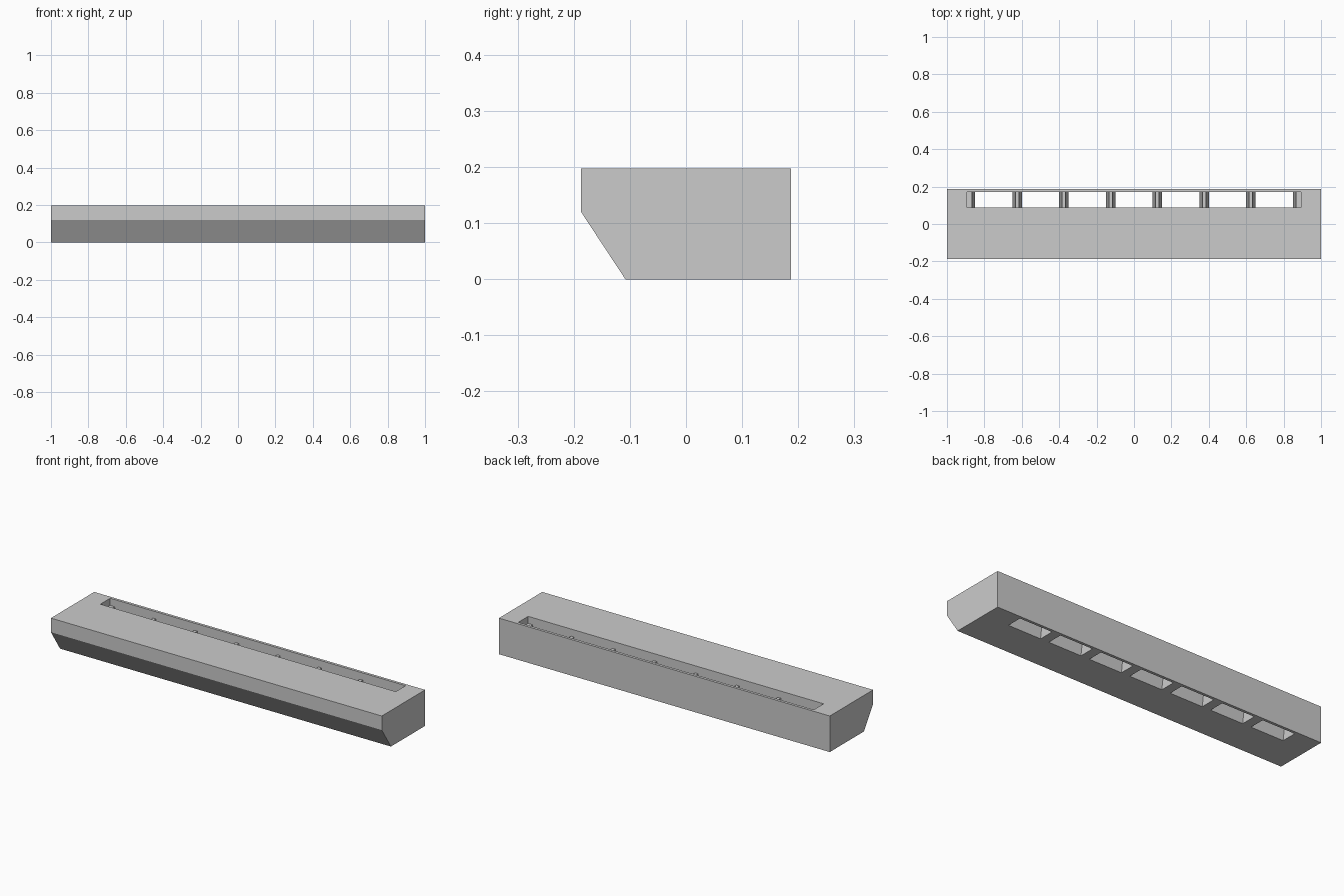
import bpy, bmesh

old = bpy.data.objects.get("Cube")
if old:
    bpy.data.objects.remove(old, do_unlink=True)

GREY = (0.6, 0.6, 0.6, 1)
mat = bpy.data.materials.new("plain grey")
mat.use_nodes = True
mat.diffuse_color = GREY
mat.node_tree.nodes["Principled BSDF"].inputs["Base Color"].default_value = GREY


def prism(name, points, offset):
    """Extrude a flat outline along the offset vector."""
    bm = bmesh.new()
    face = bm.faces.new([bm.verts.new(p) for p in points])
    moved = bmesh.ops.extrude_face_region(bm, geom=[face])["geom"]
    verts = [g for g in moved if isinstance(g, bmesh.types.BMVert)]
    bmesh.ops.translate(bm, verts=verts, vec=offset)
    bmesh.ops.recalc_face_normals(bm, faces=bm.faces)
    mesh = bpy.data.meshes.new(name)
    bm.to_mesh(mesh)
    bm.free()
    mesh.materials.append(mat)
    obj = bpy.data.objects.new(name, mesh)
    bpy.context.collection.objects.link(obj)
    return obj


# Long body with a chamfered lower front edge
HEIGHT = 0.197
outline = [(-0.187, HEIGHT), (-0.187, 0.12), (-0.108, 0), (0.187, 0), (0.187, HEIGHT)]
body = prism("slotted_bar", [(-1, y, z) for y, z in outline], (2, 0, 0))

# Comb-shaped cutter: shallow channel on top, seven tapered openings below it
END, LEDGE, PITCH = 0.893, 0.158, 0.25
TOP_HALF, LOW_HALF, BELOW = 0.116, 0.097, -0.02
comb = [(END, HEIGHT + 0.05), (-END, HEIGHT + 0.05), (-END, LEDGE)]
for i in range(-3, 4):
    x = i * PITCH
    comb += [(x - TOP_HALF, LEDGE), (x - LOW_HALF, BELOW),
             (x + LOW_HALF, BELOW), (x + TOP_HALF, LEDGE)]
comb.append((END, LEDGE))
cutter = prism("comb_cutter", [(x, 0.087, z) for x, z in comb], (0, 0.085, 0))
cutter.hide_render = True
cutter.hide_viewport = True

cut = body.modifiers.new("comb cut", "BOOLEAN")
cut.operation = "DIFFERENCE"
cut.solver = "EXACT"
cut.object = cutter

# Bake the cut and drop the cutter
bpy.context.view_layer.update()
baked = bpy.data.meshes.new_from_object(body.evaluated_get(bpy.context.evaluated_depsgraph_get()))
body.modifiers.clear()
body.data = baked
bpy.data.objects.remove(cutter, do_unlink=True)
